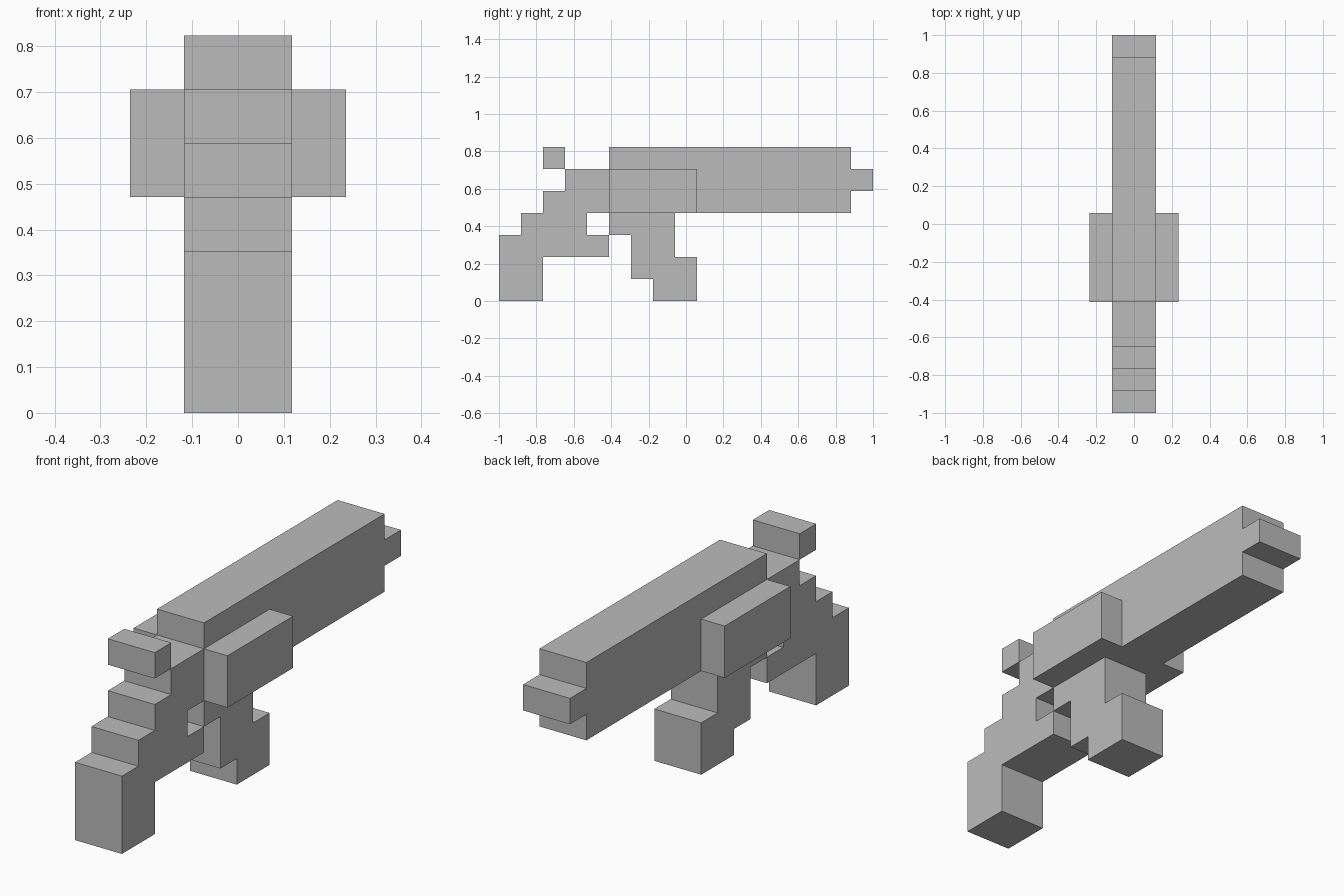
import bpy
import bmesh

# Remove the default object
cube = bpy.data.objects.get("Cube")
if cube:
    bpy.data.objects.remove(cube, do_unlink=True)

CELL = 2 / 17       # block size: the model is 17 blocks long

# Single plain colour
grey = bpy.data.materials.new("plain_grey")
grey.use_nodes = True
colour = (0.5, 0.5, 0.5, 1)
grey.diffuse_color = colour
grey.node_tree.nodes["Principled BSDF"].inputs["Base Color"].default_value = colour


def prism(name, profile, x0=-1, x1=1):
    """Extrude a side profile of (y, z) block coordinates from x0 to x1."""
    bm = bmesh.new()
    verts = [bm.verts.new((x0 * CELL, y * CELL - 1, z * CELL)) for y, z in profile]
    face = bm.faces.new(verts)
    moved = bmesh.ops.extrude_face_region(bm, geom=[face])["geom"]
    bmesh.ops.translate(bm, vec=((x1 - x0) * CELL, 0, 0),
                        verts=[g for g in moved if isinstance(g, bmesh.types.BMVert)])
    bmesh.ops.recalc_face_normals(bm, faces=bm.faces)
    mesh = bpy.data.meshes.new(name)
    bm.to_mesh(mesh)
    bm.free()
    mesh.materials.append(grey)
    obj = bpy.data.objects.new(name, mesh)
    bpy.context.collection.objects.link(obj)
    return obj


def block(name, y0, y1, z0, z1, x0=-1, x1=1):
    return prism(name, [(y0, z0), (y1, z0), (y1, z1), (y0, z1)], x0, x1)


# Long body with its end nub and the raised sight
block("main_body", 5, 16, 4, 7)
block("end_nub", 16, 17, 5, 6)
block("raised_sight", 2, 3, 6, 7)

# Stepped grip with the lower bar reaching forward
prism("stepped_grip", [(0, 0), (2, 0), (2, 2), (5, 2), (5, 3), (4, 3), (4, 4),
                       (5, 4), (5, 6), (3, 6), (3, 5), (2, 5), (2, 4),
                       (1, 4), (1, 3), (0, 3)])

# Stepped leg under the body
prism("stepped_leg", [(5, 3), (6, 3), (6, 1), (7, 1), (7, 0), (9, 0),
                      (9, 2), (8, 2), (8, 4), (5, 4)])

# Side blocks, one on each flank
for side, x0, x1 in (("right", -2, -1), ("left", 1, 2)):
    block(side + "_side_block", 5, 9, 4, 6, x0, x1)
